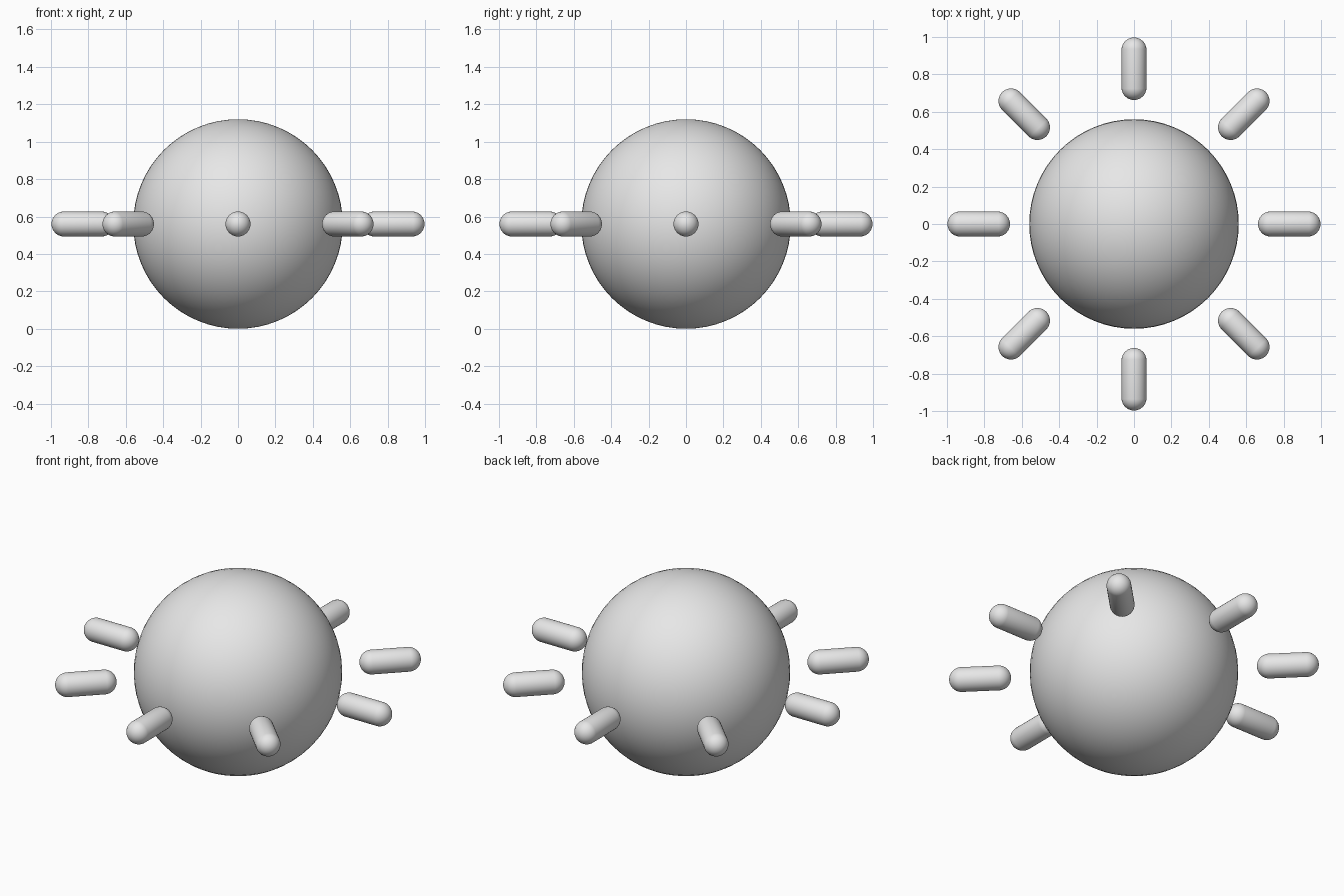
import bpy
import bmesh
import math
from mathutils import Matrix, Vector

RADIUS = 0.56
RAY_RADIUS = 0.067
RAY_HALF = 0.1      # half of the straight part of a ray
RAY_DISTANCE = 0.83
RAY_COUNT = 8

cube = bpy.data.objects.get("Cube")
if cube:
    bpy.data.objects.remove(cube, do_unlink=True)

grey = bpy.data.materials.new("light_grey")
grey.use_nodes = True
grey.diffuse_color = (0.8, 0.8, 0.8, 1)
grey.node_tree.nodes["Principled BSDF"].inputs["Base Color"].default_value = (0.8, 0.8, 0.8, 1)


def smooth_object(name, bm):
    mesh = bpy.data.meshes.new(name)
    for face in bm.faces:
        face.smooth = True
    bm.to_mesh(mesh)
    bm.free()
    mesh.materials.append(grey)
    obj = bpy.data.objects.new(name, mesh)
    bpy.context.collection.objects.link(obj)
    return obj


# Central ball
bm = bmesh.new()
bmesh.ops.create_uvsphere(bm, u_segments=64, v_segments=32, radius=RADIUS)
ball = smooth_object("ball", bm)
ball.location.z = RADIUS

# Ring of rounded rays: a sphere pulled apart at its middle, laid along x
for i in range(RAY_COUNT):
    bm = bmesh.new()
    bmesh.ops.create_uvsphere(bm, u_segments=32, v_segments=17, radius=RAY_RADIUS)
    for vert in bm.verts:
        vert.co.z += math.copysign(RAY_HALF, vert.co.z)
    bm.transform(Matrix.Rotation(math.pi / 2, 4, "Y"))
    ray = smooth_object(f"ray_{i + 1}", bm)
    angle = math.tau * i / RAY_COUNT
    ray.rotation_euler.z = angle
    ray.location = Vector((RAY_DISTANCE * math.cos(angle), RAY_DISTANCE * math.sin(angle), RADIUS))
